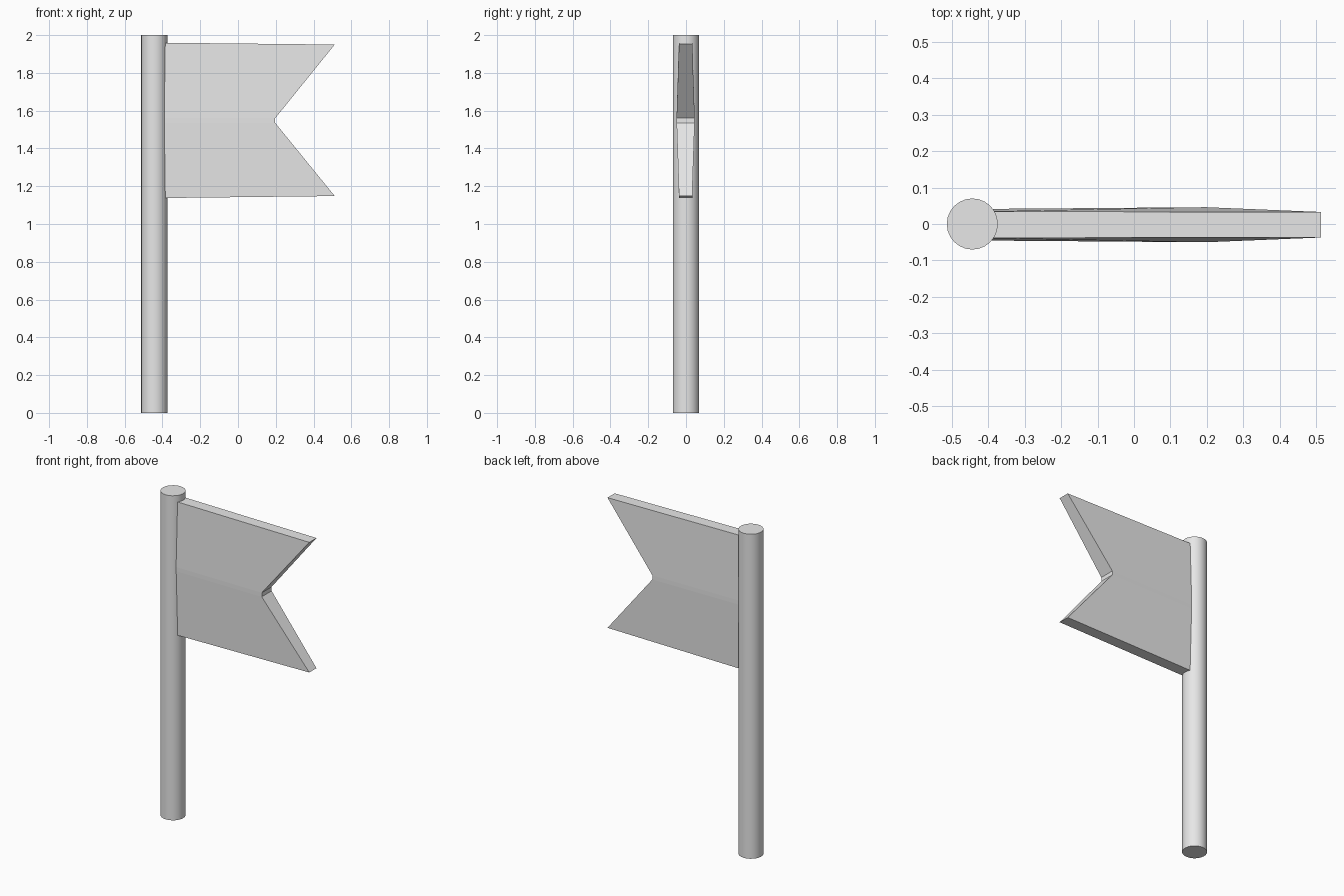
import bpy
import bmesh

cube = bpy.data.objects.get("Cube")
if cube:
    bpy.data.objects.remove(cube, do_unlink=True)

# Single plain grey material
grey = bpy.data.materials.new("light_grey")
grey.use_nodes = True
colour = (0.8, 0.8, 0.8, 1)
grey.diffuse_color = colour
grey.node_tree.nodes["Principled BSDF"].inputs["Base Color"].default_value = colour

POLE_X = -0.443
POLE_RADIUS = 0.07
HEIGHT = 2.0

# Round pole
bpy.ops.mesh.primitive_cylinder_add(vertices=24, radius=POLE_RADIUS, depth=HEIGHT,
                                    location=(POLE_X, 0, HEIGHT / 2))
pole = bpy.context.object
pole.name = "pole"
pole.data.materials.append(grey)
bpy.ops.object.shade_smooth_by_angle()

# Swallowtail flag: rows run from the pole to the free edge, top to bottom.
# Each row: pole z, pole half thickness, free x, free z, free half thickness
rows = [
    (1.96, 0.036, 0.512, 1.95, 0.035),
    (1.56, 0.043, 0.197, 1.56, 0.048),
    (1.535, 0.043, 0.197, 1.535, 0.048),
    (1.137, 0.036, 0.512, 1.148, 0.035),
]
FLAG_Y = -0.002
bm = bmesh.new()


def flag_side(sign):
    """Vertex pairs (pole end, free end) for one face of the flag."""
    return [(bm.verts.new((POLE_X, FLAG_Y + sign * t0, z0)),
             bm.verts.new((x1, FLAG_Y + sign * t1, z1)))
            for z0, t0, x1, z1, t1 in rows]


front, back = flag_side(-1), flag_side(1)
for i in range(len(rows) - 1):
    for side in (front, back):
        bm.faces.new((side[i][0], side[i][1], side[i + 1][1], side[i + 1][0]))
    for end in (0, 1):
        bm.faces.new((front[i][end], front[i + 1][end], back[i + 1][end], back[i][end]))
for i in (0, -1):
    bm.faces.new((front[i][0], front[i][1], back[i][1], back[i][0]))
bmesh.ops.recalc_face_normals(bm, faces=bm.faces[:])

mesh = bpy.data.meshes.new("flag")
bm.to_mesh(mesh)
bm.free()
mesh.materials.append(grey)
flag = bpy.data.objects.new("flag", mesh)
bpy.context.collection.objects.link(flag)
